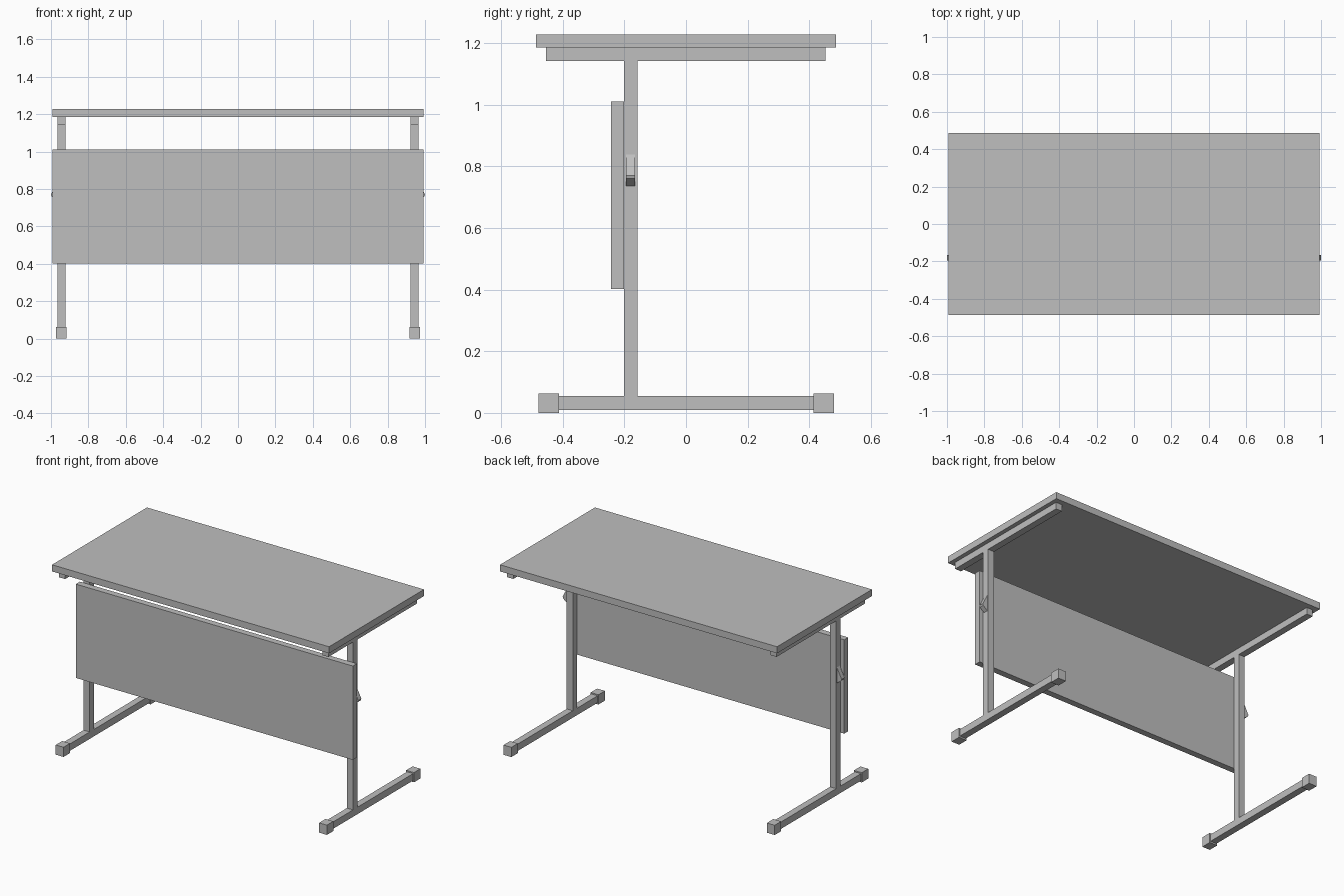
import bpy, bmesh

cube = bpy.data.objects.get("Cube")
if cube:
    bpy.data.objects.remove(cube, do_unlink=True)

# single grey finish
grey = bpy.data.materials.new("light_grey")
grey.use_nodes = True
colour = (0.52, 0.52, 0.52, 1)
grey.diffuse_color = colour
grey.node_tree.nodes["Principled BSDF"].inputs["Base Color"].default_value = colour


def make_object(name, bm):
    bmesh.ops.recalc_face_normals(bm, faces=bm.faces)
    mesh = bpy.data.meshes.new(name)
    bm.to_mesh(mesh)
    bm.free()
    mesh.materials.append(grey)
    obj = bpy.data.objects.new(name, mesh)
    bpy.context.collection.objects.link(obj)
    return obj


def box(name, x, y, z):
    """Box spanning the given (min, max) ranges."""
    bm = bmesh.new()
    bmesh.ops.create_cube(bm, size=1)
    for v in bm.verts:
        v.co = [lo + (c + 0.5) * (hi - lo) for c, (lo, hi) in zip(v.co, (x, y, z))]
    return make_object(name, bm)


def hook(name, side):
    """Wedge-shaped bag hook on the outside of a leg."""
    bm = bmesh.new()
    profile = [(0.965, 0.84), (1.0, 0.77), (0.997, 0.76), (0.965, 0.735)]
    face = bm.faces.new([bm.verts.new((side * x, -0.195, z)) for x, z in profile])
    ext = bmesh.ops.extrude_face_region(bm, geom=[face])
    for v in ext["geom"]:
        if isinstance(v, bmesh.types.BMVert):
            v.co.y = -0.165
    return make_object(name, bm)


# table top and front modesty panel
box("table_top", (-0.993, 0.993), (-0.486, 0.486), (1.185, 1.228))
box("modesty_panel", (-0.993, 0.993), (-0.243, -0.202), (0.402, 1.01))

# side frames
for label, side in (("left", 1), ("right", -1)):
    tube = sorted((side * 0.922, side * 0.966))
    cap = sorted((side * 0.916, side * 0.972))
    box(label + "_top_rail", tube, (-0.454, 0.452), (1.142, 1.185))
    box(label + "_leg", tube, (-0.202, -0.158), (0.055, 1.142))
    box(label + "_foot_bar", tube, (-0.414, 0.416), (0.01, 0.055))
    box(label + "_front_foot_cap", cap, (-0.478, -0.412), (0, 0.063))
    box(label + "_back_foot_cap", cap, (0.414, 0.48), (0, 0.063))
    hook(label + "_hook", side)
